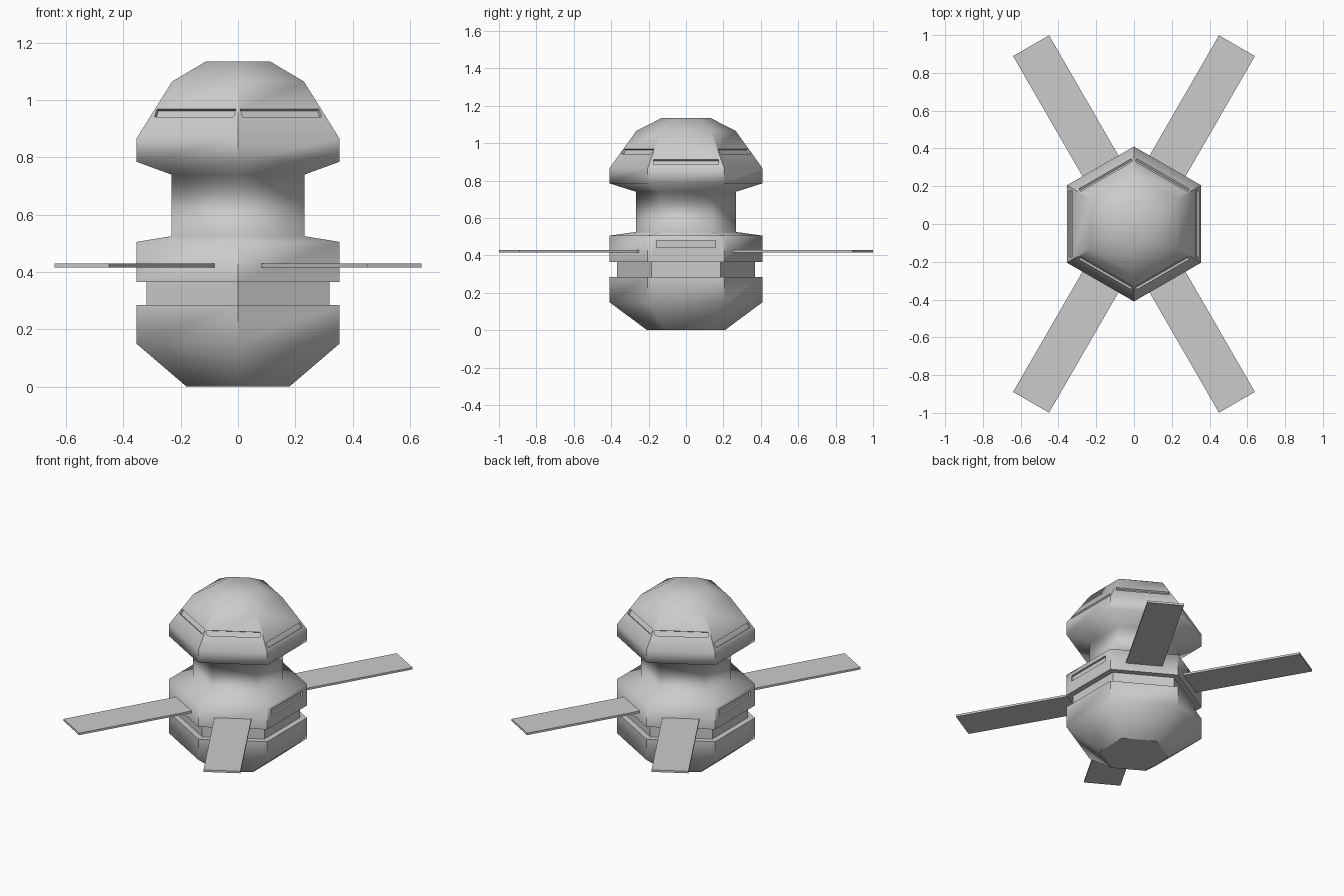
import bpy, bmesh, math
from mathutils import Matrix, Vector

if "Cube" in bpy.data.objects:
    bpy.data.objects.remove(bpy.data.objects["Cube"])

C30 = math.cos(math.radians(30))


def obj_from(bm, name):
    bmesh.ops.recalc_face_normals(bm, faces=bm.faces)
    me = bpy.data.meshes.new(name)
    bm.to_mesh(me)
    bm.free()
    ob = bpy.data.objects.new(name, me)
    bpy.context.collection.objects.link(ob)
    return ob


# Hexagonal hull: (flat-to-centre distance, height)
profile = [(.18, 0), (.355, .15), (.355, .285), (.32, .285), (.32, .365),
           (.355, .365), (.355, .505), (.232, .525), (.232, .74),
           (.355, .785), (.355, .865), (.23, 1.065), (.112, 1.135)]
bm = bmesh.new()
rings = []
for a, z in profile:
    r = a / C30
    rings.append([bm.verts.new((r * math.cos(t), r * math.sin(t), z))
                  for t in (math.radians(30 + 60 * i) for i in range(6))])
for lo, hi in zip(rings, rings[1:]):
    for i in range(6):
        j = (i + 1) % 6
        bm.faces.new((lo[i], lo[j], hi[j], hi[i]))
bm.faces.new(rings[0][::-1])
bm.faces.new(rings[-1])
hull = obj_from(bm, "station_hull")

# Recessed window slots, cut square to the hull faces
slots = bmesh.new()


def slot(angle, dist, z, width, height, tilt):
    m = (Matrix.Rotation(math.radians(angle), 4, 'Z')
         @ Matrix.Translation((dist, 0, z)) @ Matrix.Rotation(-tilt, 4, 'Y')
         @ Matrix.Diagonal(Vector((.024, width, height, 1))))
    bmesh.ops.create_cube(slots, size=1, matrix=m)


dome_tilt = math.atan2(.125, .2)
for k in range(6):
    side = k % 3 == 0
    z = .898 if side else .955
    dist = .355 - (z - .865) * .125 / .2
    slot(60 * k, dist, z, .35 if side else .318, .032, dome_tilt)
    if side:
        slot(60 * k, .355, .46, .315, .036, 0)
cutter = obj_from(slots, "slot_cutter")
cutter.hide_render = True
mod = hull.modifiers.new("slots", 'BOOLEAN')
mod.operation, mod.object, mod.solver = 'DIFFERENCE', cutter, 'EXACT'
bpy.context.view_layer.objects.active = hull
hull.select_set(True)
bpy.ops.object.modifier_apply(modifier=mod.name)
bpy.data.objects.remove(cutter)

# Shade smoothly along the profile, keep ridges, groove and slots sharp
bm = bmesh.new()
bm.from_mesh(hull.data)
for f in bm.faces:
    f.smooth = True
for e in bm.edges:
    za, zb = (v.co.z for v in e.verts)
    level = abs(za - zb) < 1e-4
    limit = 85 if level and za > .01 else 40
    e.smooth = e.calc_face_angle(0) < math.radians(limit)
bm.to_mesh(hull.data)
bm.free()

# Four flat solar panels
for n, ang in enumerate((60, 120, 240, 300)):
    bm = bmesh.new()
    m = (Matrix.Rotation(math.radians(ang), 4, 'Z')
         @ Matrix.Translation((.7175, 0, .4225))
         @ Matrix.Diagonal(Vector((.745, .22, .013, 1))))
    bmesh.ops.create_cube(bm, size=1, matrix=m)
    obj_from(bm, f"solar_panel_{n + 1}")
